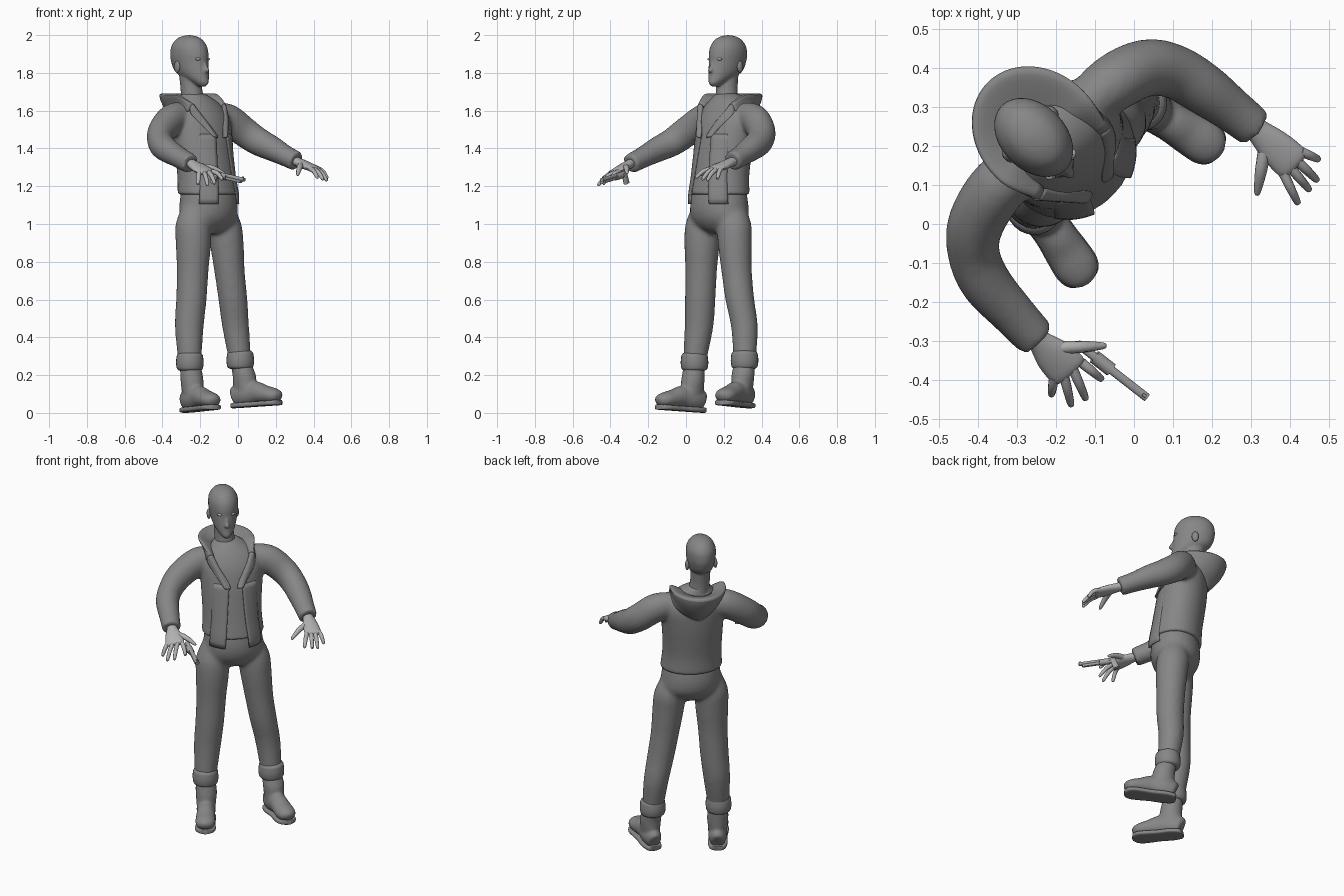
import bpy, bmesh, math
from mathutils import Vector, Matrix

if "Cube" in bpy.data.objects:
    bpy.data.objects.remove(bpy.data.objects["Cube"])
R = math.sqrt(0.5)
FWD, LAT, UP = Vector((R, -R, 0)), Vector((R, R, 0)), Vector((0, 0, 1))

def mat(name, v):
    m = bpy.data.materials.new(name)
    m.diffuse_color = (v, v, v, 1)
    m.use_nodes = True
    m.node_tree.nodes["Principled BSDF"].inputs["Base Color"].default_value = m.diffuse_color
    return m

CLOTH, SKIN, METAL = mat("dark_grey", 0.24), mat("light_grey", 0.44), mat("mid_grey", 0.36)

def W(f, l, z):  # body space (forward, left, up) to world
    return FWD * f + LAT * l + UP * z

def finish(name, bm, m):
    bmesh.ops.recalc_face_normals(bm, faces=bm.faces)
    me = bpy.data.meshes.new(name)
    bm.to_mesh(me)
    bm.free()
    me.materials.append(m)
    me.shade_smooth()
    me.set_sharp_from_angle(angle=math.radians(50))
    ob = bpy.data.objects.new(name, me)
    bpy.context.collection.objects.link(ob)
    return ob

def fuse(name, obs, voxel=0.01, iterations=8):  # overlapping solids into one smooth skin
    bm = bmesh.new()
    for o in obs:
        bm.from_mesh(o.data)
        bpy.data.objects.remove(o)
    ob = finish(name, bm, CLOTH)
    rm = ob.modifiers.new("skin", 'REMESH')
    rm.mode, rm.voxel_size, rm.use_smooth_shade = 'VOXEL', voxel, True
    ob.modifiers.new("blend", 'SMOOTH').iterations = iterations

def smooth_rings(rings, sub):  # Catmull-Rom between rings of (x, y, z, ra, rb)
    out, n = [], len(rings)
    for i in range(n - 1):
        quad = [rings[max(0, min(n - 1, i + k))] for k in (-1, 0, 1, 2)]
        for t in (s / sub for s in range(sub)):
            out.append([b + 0.5 * ((c - a) * t + (2 * a - 5 * b + 4 * c - d) * t * t
                        + (3 * b - a - 3 * c + d) * t ** 3) for a, b, c, d in zip(*quad)])
    return out + [list(rings[-1])]

def skin(bm, vs, closed):
    for a, b in zip(vs, vs[1:]):
        for k in range(len(a) - (0 if closed else 1)):
            j = (k + 1) % len(a)
            bm.faces.new((a[k], a[j], b[j], b[k]))

def loft(name, rings, m=CLOTH, side=None, flat=False, n=24, sub=4, p=2.0):
    rings = smooth_rings(rings, sub)
    pts, bm, loops = [Vector(r[:3]) for r in rings], bmesh.new(), []
    for i, r in enumerate(rings):
        t = UP if flat else (pts[min(i + 1, len(pts) - 1)] - pts[max(i - 1, 0)]).normalized()
        u = Vector(side) if side else t.cross(UP)
        u = (u - t * u.dot(t)).normalized()
        v, loop = t.cross(u), []
        for q in (2 * math.pi * k / n for k in range(n)):
            c, s = (math.copysign(abs(w) ** (2 / p), w) for w in (math.cos(q), math.sin(q)))
            loop.append(bm.verts.new(pts[i] + u * c * max(r[3], 0.001) + v * s * max(r[4], 0.001)))
        loops.append(loop)
    skin(bm, loops, True)
    bm.faces.new(loops[0])
    bm.faces.new(loops[-1])
    return finish(name, bm, m)

def column(name, rings, n=32):  # upright loft from (f, l, z, half width, half depth)
    return loft(name, [(*W(f, l, z), a, b) for f, l, z, a, b in rings], CLOTH, LAT, True, n)

def grid(name, rows, thick, levels=0):
    bm = bmesh.new()
    skin(bm, [[bm.verts.new(p) for p in row] for row in rows], False)
    ob = finish(name, bm, CLOTH)
    ob.modifiers.new("smooth", 'SUBSURF').levels = levels
    mod = ob.modifiers.new("thick", 'SOLIDIFY')
    mod.thickness, mod.offset = thick, 0

def blob(name, pos, size, m):
    bm, rot = bmesh.new(), Matrix((LAT, FWD, UP)).transposed().to_4x4()
    bmesh.ops.create_uvsphere(bm, u_segments=16, v_segments=10, radius=1,
                              matrix=Matrix.Translation(pos) @ rot @ Matrix.Diagonal((*size, 1)))
    finish(name, bm, m)

# Head, neck and face
HF, HL = -0.336, -0.025
HEAD = [(.095, 1.728, .014, .018), (.08, 1.745, .032, .05), (.046, 1.775, .055, .08), (.015, 1.81, .07, .107),
        (0, 1.86, .08, .115), (-.003, 1.90, .084, .116), (-.005, 1.94, .08, .107), (-.005, 1.975, .06, .081),
        (-.005, 1.993, .034, .045), (-.005, 2.0, .004, .005)]
NOSE = [(.104, 1.868, .009, .009), (.115, 1.835, .011, .014), (.122, 1.812, .015, .021), (.115, 1.80, .009, .012)]
fuse("head", [column("part", [(HF + f, HL, z, a, b) for f, z, a, b in rings]) for rings in (HEAD, NOSE)]
     + [column("neck", [(-.315, -.005, 1.58, .08, .08), (-.325, -.02, 1.69, .057, .06),
                        (-.335, -.025, 1.80, .056, .062)])], .006, 3)
for s, tag in ((-1, "right"), (1, "left")):
    blob(tag + "_ear", W(HF - .015, HL + s * .08, 1.832), (.012, .02, .031), CLOTH)
    blob(tag + "_eye", W(HF + .096, HL + s * .034, 1.873), (.018, .012, .008), SKIN)

# Jacket with sleeves
TORSO = [(-.235, .012, 1.155, .176, .148), (-.245, .01, 1.25, .168, .14), (-.26, .01, 1.35, .17, .138),
         (-.275, .012, 1.45, .176, .136), (-.29, .015, 1.55, .178, .126), (-.30, .01, 1.62, .145, .10),
         (-.31, -.0, 1.665, .095, .076), (-.325, -.015, 1.69, .064, .062)]
SLEEVES = [[(-.25, .17, 1.57, .06, .07), (-.34, .105, 1.56, .074, .082), (-.402, .01, 1.493, .073, .08),
            (-.412, -.07, 1.435, .067, .075), (-.38, -.15, 1.395, .066, .067), (-.31, -.23, 1.352, .058, .056),
            (-.25, -.295, 1.318, .053, .053)],
           [(-.14, .29, 1.57, .06, .07), (-.055, .36, 1.555, .074, .082), (.03, .4, 1.49, .074, .08),
            (.105, .39, 1.438, .07, .075), (.18, .345, 1.40, .067, .067), (.25, .293, 1.362, .058, .056),
            (.31, .246, 1.332, .053, .053)]]
fuse("jacket", [column("trunk", TORSO, 40)] + [loft("sleeve", path) for path in SLEEVES])

def torso_at(z):
    for a, b in zip(TORSO, TORSO[1:]):
        if a[2] <= z <= b[2]:
            return [p + (q - p) * (z - a[2]) / (b[2] - a[2]) for p, q in zip(a, b)]
    return TORSO[0] if z < 1.3 else TORSO[-1]

def outside(f, l, z, off):  # world point kept at least off beyond the jacket
    cf, cl, _, a, b = torso_at(z)
    k = max(1.0, 1 / max(math.hypot((f - cf) / (b + off), (l - cl) / (a + off)), .05))
    return W(cf + (f - cf) * k, cl + (l - cl) * k, z)

# Open jacket fronts, hanging slightly below the hem and fading into the sides
for s, tag in ((-1, "right"), (1, "left")):
    rows = []
    for i in range(13):
        z, row = 1.105 + i * .031, []
        f, l, _, a, b = torso_at(z)
        for k in range(7):
            q, off = math.radians(22 + 6 * k - i * .9), .006 - .0016 * k
            row.append(W(f + (b + off) * math.cos(q), l + s * (a + off) * math.sin(q), z))
        rows.append(row)
    grid(tag + "_front_panel", rows, .005)

# Hood lying open behind the neck, its ends running down as lapels
columns = []
for k in range(25):
    c, sn, sg = math.cos(math.radians(15 * k - 180)), math.sin(math.radians(15 * k - 180)), 1 if k > 12 else -1
    if 5 <= k <= 19:  # bowl
        e = max(0.0, c)
        columns.append((outside(-.33 - c * .09, sn * .11 * (1 - .3 * e), 1.61 - .10 * e, 0),
                        W(-.335 - c * .16, -.005 + sn * .142, 1.65 - .055 * e),
                        W(-.335 - c * .198, -.008 + sn * .165, 1.692),
                        W(-.335 - c * .165, -.012 + sn * .138, 1.688), W(-.33 - c * .07, -.018 + sn * .07, 1.65)))
    else:  # lapel strips
        d = (5 - min(k, 24 - k)) / 5
        z, lo, f, r = 1.68 - .22 * d, .145 - .105 * d, -.25 + .12 * d, 1 - d
        columns.append((outside(f, sg * (lo + .012), z - .06 * r, .002),
                        outside(f, sg * (lo + .012), z - .025 * r, .008),
                        outside(f + .01, sg * (lo + .004 * r), z, .012),
                        outside(f, sg * (lo - .025 + .01 * d), z - .004, .009),
                        outside(f - .02 * r, sg * (lo - .05 + .025 * d), z - .03 * r, .001)))
for name, part in (("hood", columns[4:21]), ("right_lapel", columns[:5]), ("left_lapel", columns[20:])):
    grid(name, part, .006, 2)

# Trousers as one skin, then cuffs and boots
seat = column("seat", [(-.235, .012, 1.20, .155, .125), (-.235, .014, 1.10, .168, .14),
                       (-.235, .016, 1.03, .168, .13), (-.232, .016, .98, .12, .095), (-.23, .016, .95, .05, .05)])
LEGS = {"right": [(-.23, .10, 1.10, .065), (-.237, .09, 1.0, .093), (-.236, .085, .9, .094), (-.24, .08, .75, .084),
                  (-.247, .075, .6, .081), (-.258, .068, .45, .076), (-.255, .045, .26, .06)],
        "left": [(-.09, .245, 1.10, .065), (-.073, .255, 1.0, .091), (-.06, .258, .9, .09), (-.045, .268, .75, .081),
                 (-.027, .285, .6, .077), (-.012, .31, .45, .071), (.012, .31, .27, .059)]}
FEET = {"right": (-.244, .037, .55, -.835, 0.0), "left": (.032, .302, .85, -.527, .024)}
FOOT = [(-.066, .065, .02, .035), (-.055, .068, .042, .055), (0, .075, .054, .064), (.07, .08, .051, .06),
        (.13, .067, .055, .048), (.18, .058, .056, .041), (.212, .052, .042, .031), (.226, .047, .014, .014)]
SHAFT = [(0, .18, .06, .062), (.006, .13, .056, .066), (.02, .09, .052, .078), (.02, .06, .046, .07)]
CUFF = ((-.038, .05), (-.028, .067), (.002, .073), (.032, .071), (.05, .066), (.062, .05))
for tag, leg in LEGS.items():
    cx, cy, cz = leg[-1][:3]
    loft(tag + "_cuff", [(cx, cy, cz + h, r, r) for h, r in CUFF], CLOTH, LAT, True)
    ax, ay, dx, dy, dz = FEET[tag]
    side = Vector((dy, -dx, 0))
    fuse(tag + "_boot", [
        loft("shaft", [(cx, cy, .27, .054, .054)]
             + [(ax + dx * s, ay + dy * s, z + dz, a, b) for s, z, a, b in SHAFT], CLOTH, side, True),
        loft("foot", [(ax + dx * s, ay + dy * s, z + dz + .06 * s, a, b) for s, z, a, b in FOOT], CLOTH, side)], .007, 6)
    loft(tag + "_boot_sole", [(ax + dx * s, ay + dy * s, .018 + dz + .06 * s, a * 1.03, .014)
                              for s, _, a, _ in FOOT], CLOTH, side, p=4)
fuse("trousers", [seat] + [loft("leg", [(x, y, z, r, r) for x, y, z, r in leg], CLOTH, LAT, True)
                           for leg in LEGS.values()], .01, 14)

# Hands
def hand(tag, wrist, index, pinky, tips, thumb):
    w, a, b = Vector(wrist), Vector(index), Vector(pinky)
    mid, across = (a + b) / 2, a - b
    half, back = across.length / 2, w + (w - mid).normalized() * .03
    loft(tag + "_palm", [(*back, .03, .024), (*w, .03, .024), (*w.lerp(mid, .5), half + .008, .022),
                         (*mid, half + .012, .017), (*w.lerp(mid, 1.12), half, .008)], SKIN, across, n=16)
    digits = [(f"finger_{k + 1}", a.lerp(b, k / 3), Vector(t), 1) for k, t in enumerate(tips)]
    for name, p, q, g in digits + [("thumb", w.lerp(a, .35), Vector(thumb), 1.3)]:
        loft(f"{tag}_{name}", [(*p, .013 * g, .013 * g), (*(p.lerp(q, .5) + UP * .01), .012 * g, .012 * g),
                               (*p.lerp(q, .92), .009, .009), (*q, .003, .003)], SKIN, across, n=10)

hand("left", (.312, .244, 1.33), (.383, .13, 1.292), (.427, .186, 1.292),
     ((.422, .05, 1.245), (.452, .085, 1.235), (.472, .11, 1.23), (.475, .165, 1.24)), (.315, .073, 1.26))
hand("right", (-.245, -.298, 1.318), (-.135, -.355, 1.278), (-.205, -.392, 1.275),
     ((-.08, -.40, 1.235), (-.122, -.452, 1.215), (-.16, -.468, 1.205), (-.212, -.44, 1.21)), (-.07, -.312, 1.27))

# Pistol: barrel, under-barrel, drum, sight and grip
rear, tip = Vector((-.125, -.322, 1.272)), Vector((.033, -.445, 1.234))
flank = (tip - rear).cross(UP)
for part, s, e, drop, ra, rb, p in (("barrel", 0, 1, 0, .011, .01, 2.5), ("under_barrel", 0, .9, .013, .009, .009, 4),
                                    ("drum", .15, .42, .008, .018, .018, 2), ("sight", .93, .98, -.01, .004, .006, 4)):
    loft("pistol_" + part, [(*(rear.lerp(tip, q) - UP * drop), ra, rb) for q in (s, e)], METAL, flank, n=16, sub=1, p=p)
loft("pistol_grip", [(-.117, -.328, 1.272, .011, .016), (-.135, -.314, 1.215, .012, .017)],
     METAL, flank, n=16, sub=1, p=3)
